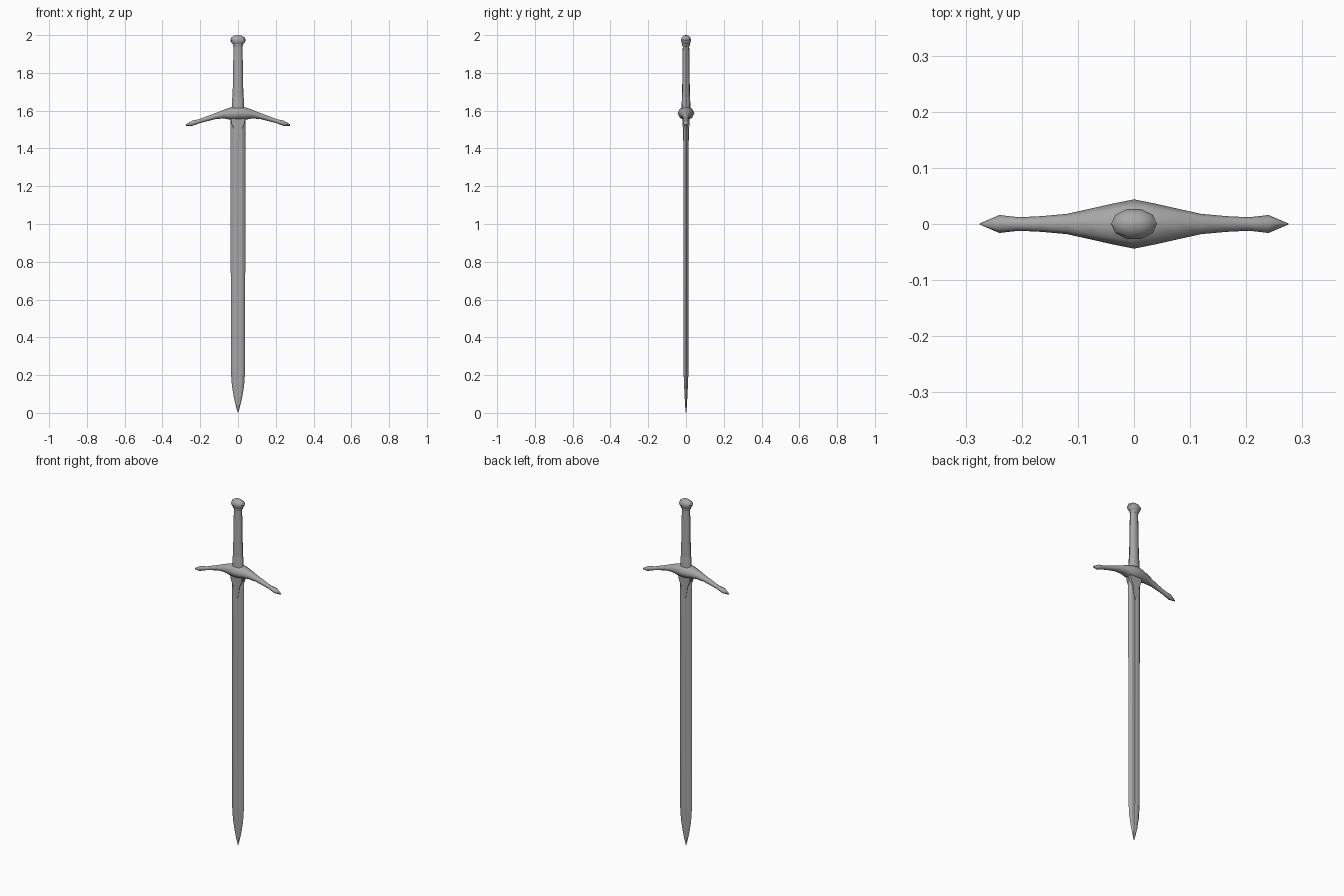
import bpy, bmesh
from math import cos, sin, pi

if "Cube" in bpy.data.objects:
    bpy.data.objects.remove(bpy.data.objects["Cube"])

# Dark steel shared by every part
steel = bpy.data.materials.new("dark_steel")
steel.diffuse_color = (0.39, 0.39, 0.39, 1)
steel.use_nodes = True
steel.node_tree.nodes["Principled BSDF"].inputs["Base Color"].default_value = steel.diffuse_color


def loft(name, rings, angle=0.6):
    """Skin a list of equal-length point rings, capping both ends."""
    bm = bmesh.new()
    loops = [[bm.verts.new(p) for p in ring] for ring in rings]
    n = len(loops[0])
    for a, b in zip(loops, loops[1:]):
        for i in range(n):
            j = (i + 1) % n
            bm.faces.new((a[i], a[j], b[j], b[i]))
    bm.faces.new(loops[0])
    bm.faces.new(loops[-1])
    bmesh.ops.remove_doubles(bm, verts=bm.verts, dist=1e-5)
    bmesh.ops.recalc_face_normals(bm, faces=bm.faces)
    mesh = bpy.data.meshes.new(name)
    bm.to_mesh(mesh)
    bm.free()
    mesh.materials.append(steel)
    obj = bpy.data.objects.new(name, mesh)
    bpy.context.collection.objects.link(obj)
    bpy.ops.object.select_all(action='DESELECT')
    obj.select_set(True)
    bpy.context.view_layer.objects.active = obj
    bpy.ops.object.shade_smooth_by_angle(angle=angle)
    return obj


def turned(name, stations, sides=8):
    """Vertical part with elliptical rings given as (z, half x, half y)."""
    return loft(name, [[(rx * cos(2 * pi * i / sides), ry * sin(2 * pi * i / sides), z)
                        for i in range(sides)] for z, rx, ry in stations])


# Blade: bevelled edges with a shallow central fuller, rounding in to the point
quarter = [(1, 0), (0.62, 0.9), (0.3, 1), (0, 0.8)]
section = (quarter + [(-x, y) for x, y in quarter[-2::-1]]
           + [(-x, -y) for x, y in quarter[1:]] + [(x, -y) for x, y in quarter[-2:0:-1]])
blade_stations = [(0.0, 0.001, 0.001), (0.03, 0.01, 0.004), (0.08, 0.022, 0.007),
                  (0.14, 0.032, 0.010), (0.22, 0.038, 0.013), (1.58, 0.039, 0.013)]
loft("blade", [[(x * w, y * t, z) for x, y in section] for z, w, t in blade_stations], 0.3)

# Rain guard: pointed tongue over the top of the blade
half = [(0.0, 1.425), (0.012, 1.45), (0.02, 1.50), (0.033, 1.53), (0.04, 1.57)]
outline = half + [(-x, z) for x, z in half[:0:-1]]
loft("rain_guard", [[(x, side * (0.014 + 0.035 * max(0, z - 1.425)), z) for x, z in outline]
                    for side in (-1, 1)])

# Crossguard: drooping arms, thick in the middle, with arrow-shaped ends
# Stations are x, centre z, half depth, half height
arm = [(0, 1.586, 0.044, 0.036), (0.035, 1.585, 0.037, 0.034),
       (0.075, 1.582, 0.028, 0.023), (0.12, 1.571, 0.018, 0.016),
       (0.165, 1.557, 0.014, 0.013), (0.205, 1.544, 0.012, 0.011),
       (0.24, 1.534, 0.016, 0.014), (0.275, 1.524, 0.001, 0.004)]
stations = [(-x, z, d, h) for x, z, d, h in arm[:0:-1]] + arm
loft("crossguard", [[(x, d * cos(pi * i / 4), z + h * sin(pi * i / 4)) for i in range(8)]
                    for x, z, d, h in stations], 1.2)

# Collar and tapering grip
turned("grip_collar", [(1.60, 0.033, 0.024), (1.665, 0.031, 0.022), (1.675, 0.028, 0.020)], 12)
turned("grip", [(1.66, 0.029, 0.021), (1.80, 0.026, 0.019), (1.88, 0.025, 0.018),
                (1.945, 0.023, 0.017), (1.96, 0.023, 0.017)], 12)

# Pommel: flattened knob with a small ring below
turned("pommel_ring", [(1.94, 0.023, 0.018), (1.945, 0.027, 0.020), (1.96, 0.027, 0.020)], 12)
turned("pommel", [(1.95, 0.024, 0.018), (1.96, 0.036, 0.025), (1.975, 0.041, 0.028),
                  (1.988, 0.035, 0.023), (1.997, 0.020, 0.013), (2.0, 0.004, 0.003)], 10)
